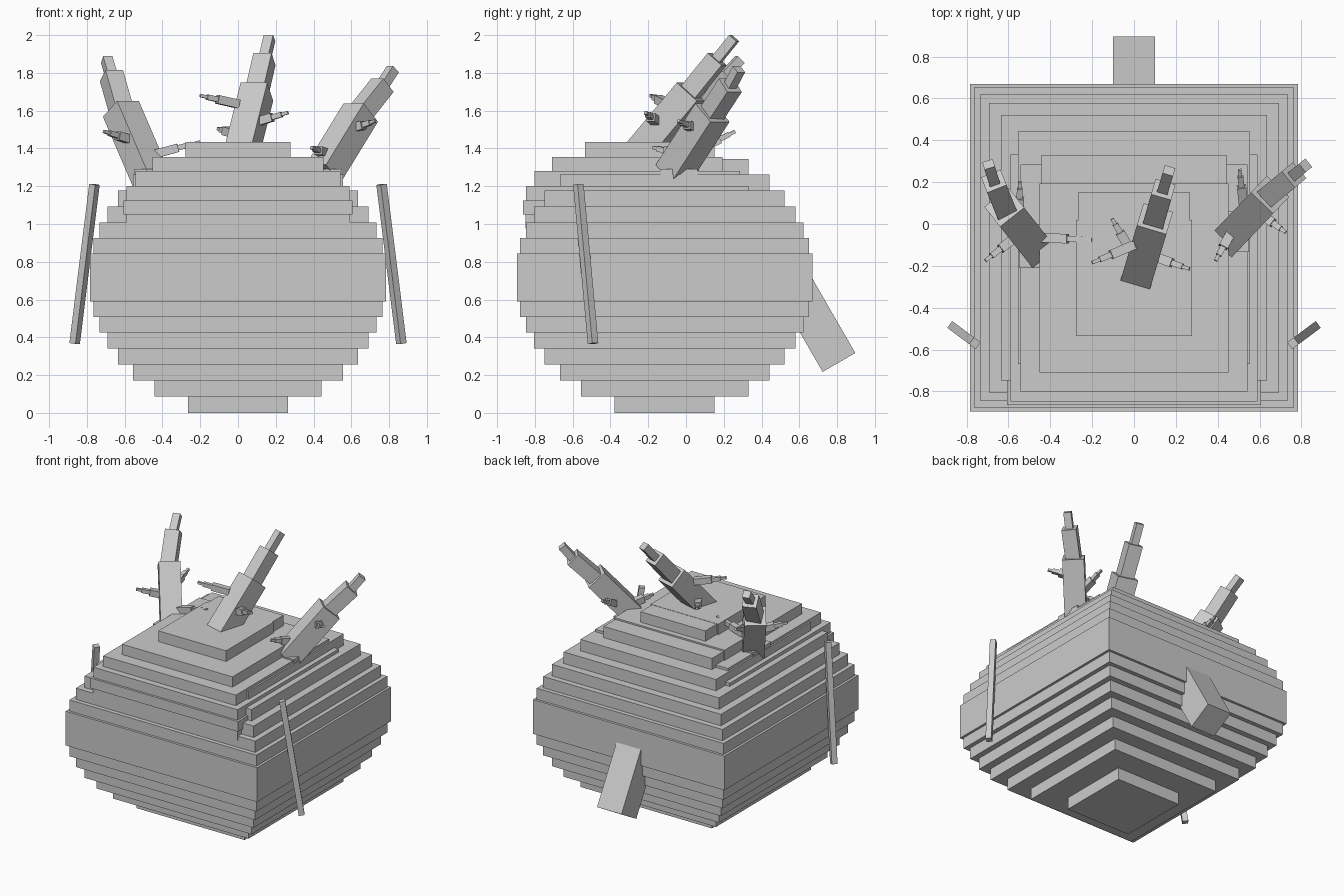
import bpy, bmesh
from mathutils import Vector, Matrix

if "Cube" in bpy.data.objects:
    bpy.data.objects.remove(bpy.data.objects["Cube"])

grey = bpy.data.materials.new("plain grey")
grey.diffuse_color = (0.6, 0.6, 0.6, 1)
grey.use_nodes = True
grey.node_tree.nodes["Principled BSDF"].inputs["Base Color"].default_value = grey.diffuse_color


def make(name, bm):
    mesh = bpy.data.meshes.new(name)
    bm.to_mesh(mesh)
    bm.free()
    mesh.materials.append(grey)
    ob = bpy.data.objects.new(name, mesh)
    bpy.context.collection.objects.link(ob)
    return ob


def box(bm, x0, x1, y0, y1, z0, z1):
    m = Matrix.Translation(((x0 + x1) / 2, (y0 + y1) / 2, (z0 + z1) / 2))
    m = m @ Matrix.Diagonal((x1 - x0, y1 - y0, z1 - z0, 1))
    bmesh.ops.create_cube(bm, size=1, matrix=m)


def bar(bm, a, b, w):
    """Square bar from a to b, with one side axis kept horizontal."""
    a, b = Vector(a), Vector(b)
    d = (b - a).normalized()
    side = Vector((0, 0, 1)).cross(d).normalized()
    up = d.cross(side)
    rot = Matrix((side, up, d)).transposed().to_4x4()
    m = Matrix.Translation((a + b) / 2) @ rot
    m = m @ Matrix.Diagonal((w, w, (b - a).length, 1))
    bmesh.ops.create_cube(bm, size=1, matrix=m)


def stack(name, cy, zs, halves):
    bm = bmesh.new()
    for z0, z1, h in zip(zs, zs[1:], halves):
        box(bm, -h, h, cy - h, cy + h, z0, z1)
    make(name, bm)


# Large stepped ball: the body
half = [0.265, 0.443, 0.555, 0.635, 0.692, 0.734, 0.765]
low = [0, 0.088, 0.171, 0.255, 0.34, 0.425, 0.508, 0.59]
stack("body", -0.113, low + [1.433 - z for z in reversed(low)],
      half + [0.783] + half[::-1])

# Smaller stepped dome set into the top front
stack("upper_dome", -0.258, [0.975, 1.05, 1.125, 1.202, 1.28, 1.356, 1.435],
      [0.592, 0.606, 0.59, 0.543, 0.452, 0.277])

# Tail block at the back
bm = bmesh.new()
bar(bm, (0, 0.56, 0.70), (0, 0.81, 0.267), 0.2)
make("tail", bm)

# Thin arms hanging on both sides
for s, n in ((-1, "left_arm"), (1, "right_arm")):
    bm = bmesh.new()
    bar(bm, (s * 0.76, -0.57, 1.21), (s * 0.865, -0.492, 0.367), 0.04)
    make(n, bm)

# Small ledges where the side horns meet the dome
for n, x0, x1, y0, y1 in (("left_ledge", -0.55, -0.45, -0.21, 0.0),
                          ("right_ledge", 0.45, 0.55, -0.135, 0.06)):
    bm = bmesh.new()
    box(bm, x0, x1, y0, y1, 1.25, 1.29)
    make(n, bm)

# Horns: path points, then side spikes as (root, tip)
horns = {
    "middle_horn": (
        [(0.0, -0.31, 1.30), (0.1, 0.025, 1.70), (0.14, 0.165, 1.873), (0.167, 0.255, 1.984)],
        [((0.0, -0.1, 1.635), (-0.2, -0.185, 1.68)),
         ((0.08, -0.15, 1.535), (0.265, -0.215, 1.59)),
         ((-0.02, -0.12, 1.48), (-0.105, 0.025, 1.505))]),
    "left_horn": (
        [(-0.47, -0.11, 1.26), (-0.62, 0.08, 1.61), (-0.67, 0.205, 1.785), (-0.695, 0.285, 1.87)],
        [((-0.55, -0.05, 1.44), (-0.71, -0.175, 1.49)),
         ((-0.46, -0.065, 1.365), (-0.2, -0.075, 1.435)),
         ((-0.55, 0.03, 1.48), (-0.545, 0.2, 1.54))]),
    "right_horn": (
        [(0.46, -0.06, 1.28), (0.65, 0.14, 1.59), (0.765, 0.235, 1.735), (0.82, 0.28, 1.82)],
        [((0.47, -0.03, 1.37), (0.39, -0.175, 1.405)),
         ((0.59, 0.06, 1.5), (0.725, -0.04, 1.545)),
         ((0.525, 0.08, 1.40), (0.505, 0.26, 1.49))]),
}
for name, (path, spikes) in horns.items():
    bm = bmesh.new()
    for a, b, w in zip(path, path[1:], (0.147, 0.1, 0.052)):
        a, b = Vector(a), Vector(b)
        bar(bm, a - (b - a).normalized() * 0.02, b, w)
    make(name, bm)
    bm = bmesh.new()
    for a, b in spikes:
        a, b = Vector(a), Vector(b)
        for t0, t1, w in ((0, 0.55, 0.045), (0.5, 0.82, 0.028), (0.8, 1, 0.017)):
            bar(bm, a.lerp(b, t0), a.lerp(b, t1), w)
    make(name + "_spikes", bm)
